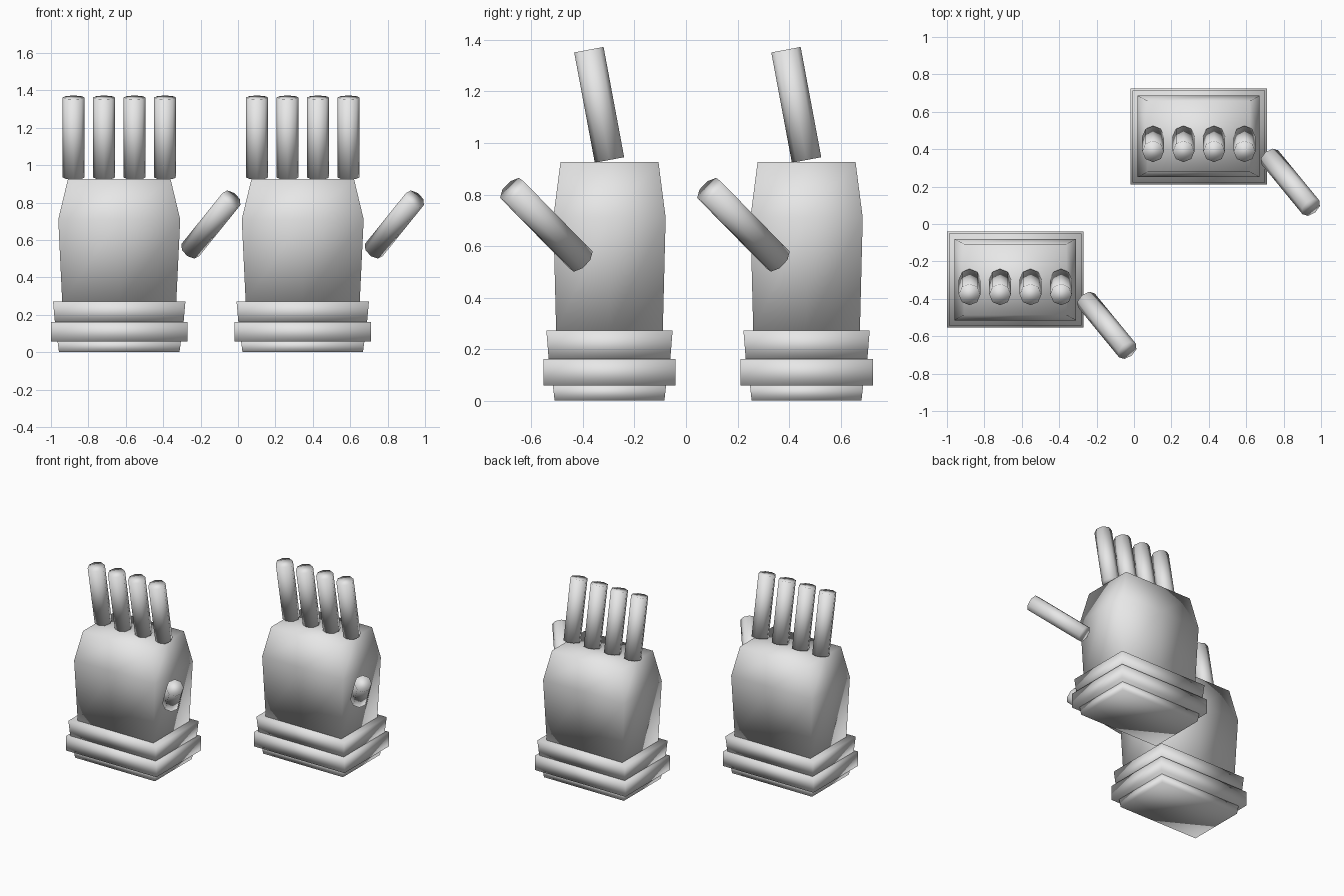
import bpy
import bmesh
from mathutils import Vector

cube = bpy.data.objects.get("Cube")
if cube:
    bpy.data.objects.remove(cube, do_unlink=True)

grey = bpy.data.materials.new("plain grey")
grey.use_nodes = True
grey.diffuse_color = (0.8, 0.8, 0.8, 1)
grey.node_tree.nodes["Principled BSDF"].inputs["Base Color"].default_value = (0.8, 0.8, 0.8, 1)


def finish(bm, name, location):
    """Turn a bmesh into a smooth grey object."""
    bmesh.ops.recalc_face_normals(bm, faces=bm.faces)
    for face in bm.faces:
        face.smooth = True
    mesh = bpy.data.meshes.new(name)
    bm.to_mesh(mesh)
    bm.free()
    mesh.materials.append(grey)
    obj = bpy.data.objects.new(name, mesh)
    obj.location = location
    bpy.context.collection.objects.link(obj)


def block(name, location, sections, columns=1):
    """Loft a rectangular block through (half width, half depth, height) sections."""
    corners = [(-1, -1), (1, -1), (1, 1), (-1, 1)]
    outline = []
    for i, a in enumerate(corners):
        b = corners[(i + 1) % 4]
        outline += [Vector(a).lerp(Vector(b), k / columns) for k in range(columns)]
    bm = bmesh.new()
    rings = [[bm.verts.new((p.x * w, p.y * d, z)) for p in outline] for w, d, z in sections]
    n = len(outline)
    for low, high in zip(rings, rings[1:]):
        for i in range(n):
            j = (i + 1) % n
            bm.faces.new((low[i], low[j], high[j], high[i]))
    bm.faces.new(rings[0])
    bm.faces.new(rings[-1])
    finish(bm, name, location)


def digit(name, location, start, end):
    """Eight-sided rod between two points."""
    start, end = Vector(start), Vector(end)
    axis = end - start
    bm = bmesh.new()
    bmesh.ops.create_cone(bm, cap_ends=True, segments=8, radius1=0.058,
                          radius2=0.058, depth=axis.length)
    turn = axis.to_track_quat('Z', 'Y').to_matrix()
    bmesh.ops.rotate(bm, verts=bm.verts, matrix=turn)
    bmesh.ops.translate(bm, verts=bm.verts, vec=(start + end) / 2)
    finish(bm, name, location)


def hand(prefix, location):
    # Stepped cuff
    block(prefix + "_wrist_base", location, [(0.322, 0.213, 0), (0.33, 0.22, 0.06)])
    block(prefix + "_cuff_ring", location, [(0.365, 0.257, 0.058), (0.365, 0.257, 0.162)])
    block(prefix + "_cuff_collar", location, [(0.344, 0.236, 0.16), (0.354, 0.245, 0.272)])
    # Palm, widest near the knuckles
    block(prefix + "_palm", location,
          [(0.305, 0.207, 0.27), (0.326, 0.218, 0.71), (0.274, 0.19, 0.927)], columns=2)
    # Four fingers leaning forward, and the thumb
    for i in range(4):
        x = -0.244 + 0.163 * i
        digit(f"{prefix}_finger_{i + 1}", location, (x, 0, 0.934), (x, -0.08, 1.362))
    digit(prefix + "_thumb", location, (0.38, -0.111, 0.546), (0.6, -0.379, 0.819))


hand("front_hand", (-0.635, -0.297, 0))
hand("rear_hand", (0.346, 0.468, 0))
